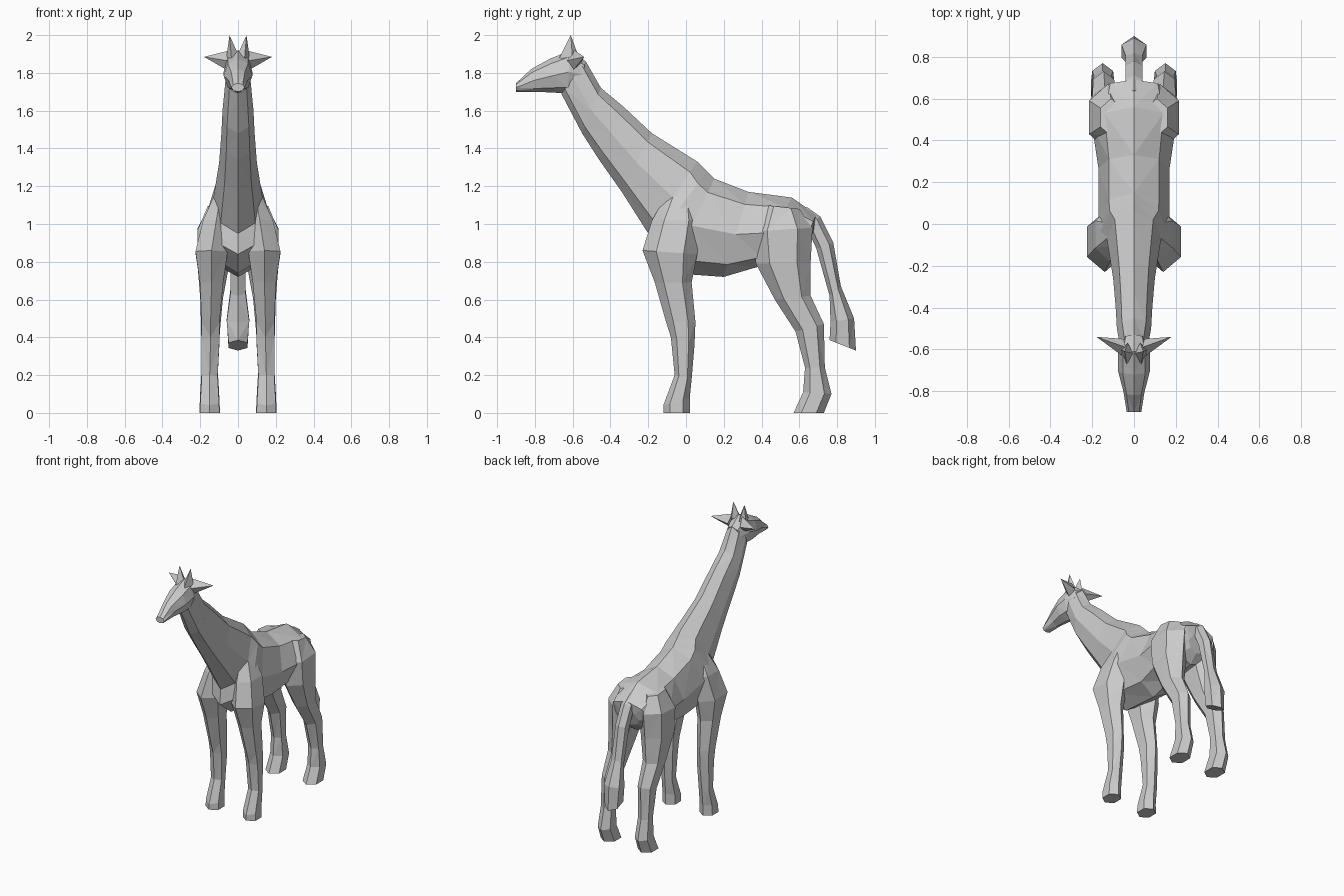
import bpy, bmesh
from math import sin, cos, pi
from mathutils import Vector


def finish(name, bm):
    bmesh.ops.triangulate(bm, faces=[f for f in bm.faces if len(f.verts) == 4])
    bmesh.ops.recalc_face_normals(bm, faces=bm.faces[:])
    me = bpy.data.meshes.new(name)
    bm.to_mesh(me)
    bm.free()
    ob = bpy.data.objects.new(name, me)
    bpy.context.collection.objects.link(ob)
    return ob


def loft(name, sections, sides, side=1):
    """Each section: y0, z0, y1, z1 (opposite edges in profile), half width, x centre."""
    bm = bmesh.new()
    rings = []
    widest = max(sin(2 * pi * i / sides) for i in range(sides))
    for y0, z0, y1, z1, hw, xc in sections:
        a, b = Vector((0, y0, z0)), Vector((0, y1, z1))
        mid, half = (a + b) / 2, (a - b) / 2
        ring = []
        for i in range(sides):
            t = 2 * pi * i / sides
            p = mid + half * cos(t)
            p.x = side * (xc + hw * sin(t) / widest)
            ring.append(bm.verts.new(p))
        rings.append(ring)
    for r, q in zip(rings, rings[1:]):
        for i in range(sides):
            j = (i + 1) % sides
            bm.faces.new((r[i], r[j], q[j], q[i]))
    bm.faces.new(rings[0])
    bm.faces.new(rings[-1])
    return finish(name, bm)


def spike(name, base, tip, side=1):
    bm = bmesh.new()
    vs = [bm.verts.new((side * x, y, z)) for x, y, z in base]
    top = bm.verts.new((side * tip[0], tip[1], tip[2]))
    bm.faces.new(vs)
    for i in range(len(vs)):
        bm.faces.new((vs[i], vs[(i + 1) % len(vs)], top))
    return finish(name, bm)


# neck flowing into the torso
loft("neck_and_torso", [
    (-0.53, 1.86, -0.66, 1.69, 0.065, 0),
    (-0.45, 1.72, -0.55, 1.48, 0.082, 0),
    (-0.33, 1.62, -0.46, 1.34, 0.088, 0),
    (-0.18, 1.48, -0.34, 1.17, 0.10, 0),
    (0.06, 1.33, -0.20, 0.95, 0.13, 0),
    (0.11, 1.28, -0.21, 0.84, 0.165, 0),
    (0.15, 1.24, -0.08, 0.74, 0.17, 0),
    (0.33, 1.17, 0.20, 0.72, 0.17, 0),
    (0.56, 1.14, 0.37, 0.77, 0.20, 0),
    (0.69, 1.05, 0.58, 0.80, 0.16, 0),
    (0.68, 0.98, 0.64, 0.86, 0.08, 0)], 8)

# head tapering to the muzzle
loft("head", [
    (-0.90, 1.745, -0.90, 1.70, 0.035, 0),
    (-0.82, 1.82, -0.79, 1.70, 0.05, 0),
    (-0.72, 1.875, -0.69, 1.695, 0.076, 0),
    (-0.61, 1.92, -0.63, 1.69, 0.076, 0),
    (-0.53, 1.86, -0.57, 1.72, 0.055, 0)], 8)

# tail with a thicker, slanted tuft
loft("tail", [
    (0.64, 1.09, 0.60, 1.01, 0.03, 0),
    (0.71, 1.04, 0.64, 0.98, 0.04, 0),
    (0.78, 0.90, 0.69, 0.87, 0.04, 0),
    (0.82, 0.67, 0.76, 0.62, 0.04, 0),
    (0.89, 0.50, 0.765, 0.48, 0.06, 0),
    (0.90, 0.33, 0.76, 0.385, 0.05, 0)], 6)

for side, tag in ((1, "left"), (-1, "right")):
    # front leg with shoulder and hoof
    loft("front_leg_" + tag, [
        (-0.10, 1.16, 0.04, 1.14, 0.035, 0.09),
        (-0.18, 1.02, 0.08, 1.02, 0.07, 0.115),
        (-0.23, 0.86, 0.06, 0.84, 0.085, 0.14),
        (-0.165, 0.69, 0.03, 0.69, 0.062, 0.14),
        (-0.105, 0.48, 0.05, 0.48, 0.047, 0.145),
        (-0.08, 0.40, 0.045, 0.36, 0.047, 0.145),
        (-0.06, 0.20, 0.03, 0.18, 0.042, 0.15),
        (-0.12, 0.04, 0.02, 0.08, 0.05, 0.15),
        (-0.12, 0.0, 0.02, 0.0, 0.052, 0.15)], 6, side)
    # hind leg with thigh, hock and hoof
    loft("hind_leg_" + tag, [
        (0.42, 1.10, 0.60, 1.08, 0.05, 0.11),
        (0.35, 0.96, 0.67, 0.98, 0.09, 0.125),
        (0.37, 0.79, 0.66, 0.80, 0.085, 0.13),
        (0.47, 0.60, 0.66, 0.62, 0.06, 0.14),
        (0.58, 0.43, 0.73, 0.47, 0.05, 0.145),
        (0.63, 0.24, 0.735, 0.24, 0.042, 0.15),
        (0.62, 0.11, 0.77, 0.10, 0.05, 0.15),
        (0.57, 0.0, 0.73, 0.0, 0.055, 0.15)], 6, side)
    # ear
    spike("ear_" + tag, [(0.03, -0.65, 1.86), (0.04, -0.59, 1.92),
                         (0.05, -0.55, 1.86), (0.05, -0.60, 1.81)],
          (0.18, -0.54, 1.885), side)
    # horn
    spike("horn_" + tag, [(0.0, -0.62, 1.90), (0.035, -0.67, 1.88),
                          (0.065, -0.60, 1.86), (0.03, -0.57, 1.89)],
          (0.045, -0.61, 2.0), side)
